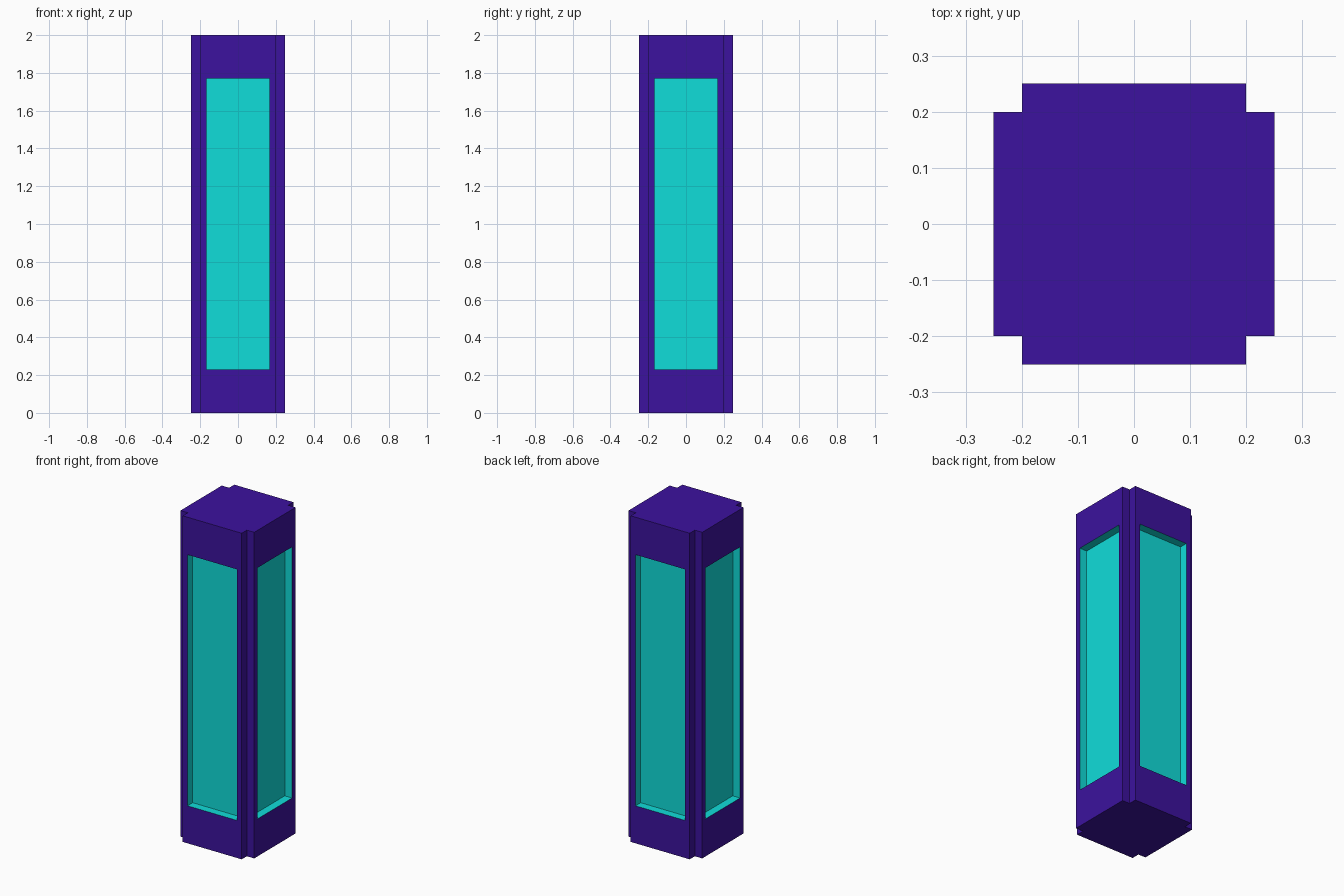
import bpy
import bmesh

if "Cube" in bpy.data.objects:
    bpy.data.objects.remove(bpy.data.objects["Cube"])

HEIGHT = 2.0
OUTER, INNER = 0.25, 0.20          # half width, and half width between the corner notches
PANEL_X, PANEL_Z = 0.154, 0.77     # half size of each recessed panel
DEPTH = 0.05


def make_material(name, color):
    mat = bpy.data.materials.new(name)
    mat.diffuse_color = (*color, 1.0)
    mat.use_nodes = True
    mat.node_tree.nodes["Principled BSDF"].inputs["Base Color"].default_value = mat.diffuse_color
    return mat


bm = bmesh.new()

# Square profile with notched corners, one corner turned through four quarters
profile = []
corner = [(OUTER, -INNER), (OUTER, INNER), (INNER, INNER)]
for _ in range(4):
    profile += corner
    corner = [(-y, x) for x, y in corner]
base = bm.faces.new([bm.verts.new((x, y, 0)) for x, y in profile])

# Pillar body
body = bmesh.ops.extrude_face_region(bm, geom=[base], use_keep_orig=True)
top_verts = [g for g in body["geom"] if isinstance(g, bmesh.types.BMVert)]
bmesh.ops.translate(bm, verts=top_verts, vec=(0, 0, HEIGHT))
bmesh.ops.recalc_face_normals(bm, faces=bm.faces[:])

# Panel outlines on the four broad sides
sides = [f for f in bm.faces
         if abs(f.normal.z) < 0.1 and f.calc_area() > INNER * HEIGHT]
margin = INNER - PANEL_X
bmesh.ops.inset_individual(bm, faces=sides, thickness=margin, depth=0)
for v in {v for f in sides for v in f.verts}:
    v.co.z = HEIGHT / 2 + (PANEL_Z if v.co.z > HEIGHT / 2 else -PANEL_Z)

# Sink the panels, colouring floors and recess walls
inward = [-f.normal * DEPTH for f in sides]
panels = bmesh.ops.extrude_discrete_faces(bm, faces=sides)["faces"]
for face, offset in zip(panels, inward):
    bmesh.ops.translate(bm, verts=face.verts[:], vec=offset)
    face.material_index = 1
    for edge in face.edges:
        for linked in edge.link_faces:
            linked.material_index = 1

bmesh.ops.recalc_face_normals(bm, faces=bm.faces[:])
mesh = bpy.data.meshes.new("pillar")
bm.to_mesh(mesh)
bm.free()
mesh.materials.append(make_material("purple_frame", (0.045, 0.006, 0.342)))
mesh.materials.append(make_material("cyan_panel", (0.005, 0.723, 0.70)))
pillar = bpy.data.objects.new("pillar", mesh)
bpy.context.collection.objects.link(pillar)
